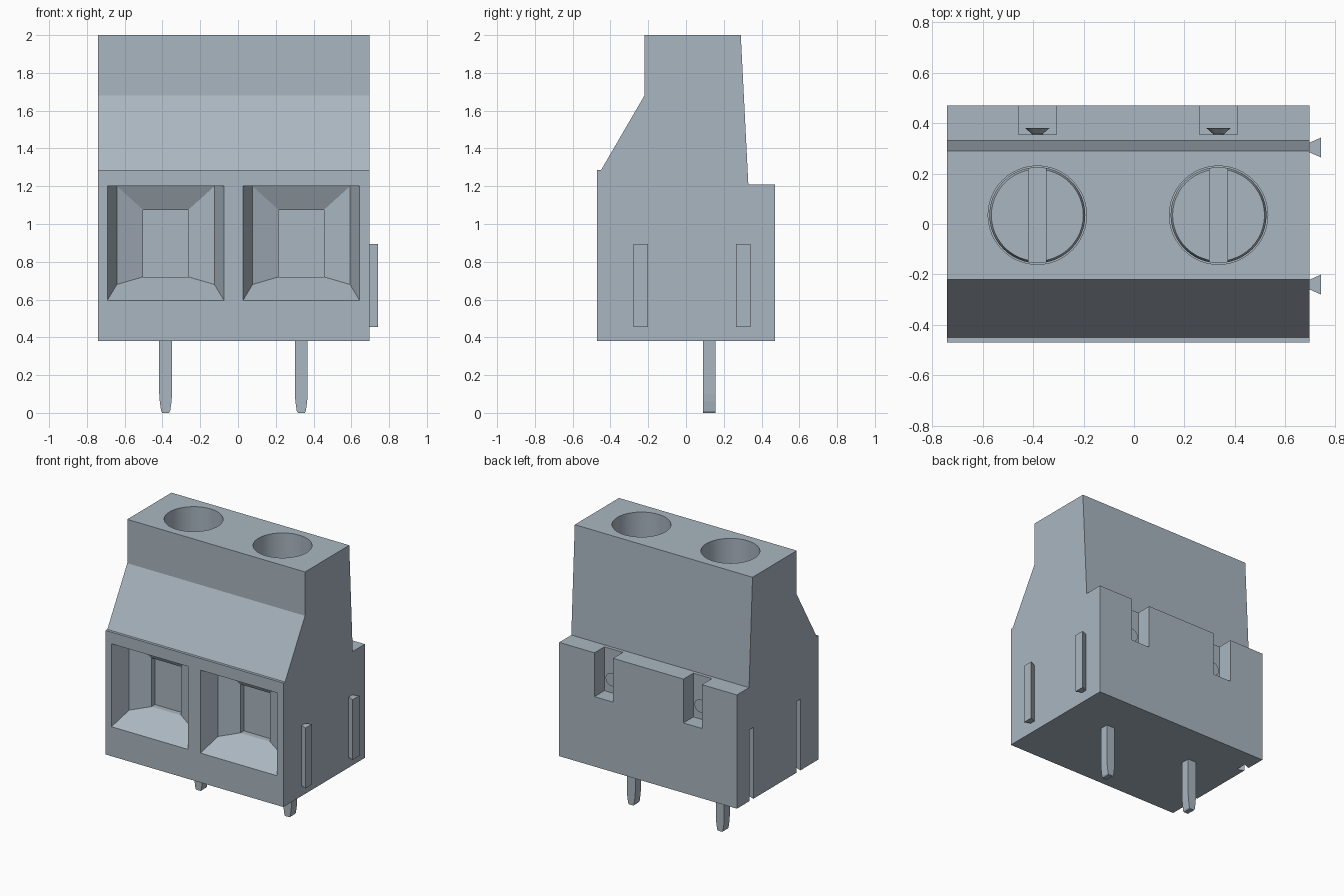
import bpy, bmesh
from math import cos, sin, tau

cube = bpy.data.objects.get("Cube")
if cube:
    bpy.data.objects.remove(cube, do_unlink=True)

mat = bpy.data.materials.new("blue_grey")
mat.use_nodes = True
colour = (0.40, 0.47, 0.53, 1)
mat.diffuse_color = colour
mat.node_tree.nodes["Principled BSDF"].inputs["Base Color"].default_value = colour


def loft(name, rings):
    """Closed solid skinned through rings of equal point count."""
    bm = bmesh.new()
    loops = [[bm.verts.new(p) for p in ring] for ring in rings]
    for a, b in zip(loops, loops[1:]):
        for i in range(len(a)):
            j = (i + 1) % len(a)
            bm.faces.new((a[i], a[j], b[j], b[i]))
    bm.faces.new(loops[0])
    bm.faces.new(loops[-1])
    bmesh.ops.recalc_face_normals(bm, faces=bm.faces)
    mesh = bpy.data.meshes.new(name)
    bm.to_mesh(mesh)
    bm.free()
    mesh.materials.append(mat)
    obj = bpy.data.objects.new(name, mesh)
    bpy.context.collection.objects.link(obj)
    return obj


def box(name, x0, x1, y0, y1, z0, z1):
    return loft(name, [[(x0, y0, z), (x1, y0, z), (x1, y1, z), (x0, y1, z)] for z in (z0, z1)])


def disc(name, x, y, sections, sides=48):
    """Upright turned solid from (radius, z) sections."""
    return loft(name, [[(x + r * cos(tau * i / sides), y + r * sin(tau * i / sides), z)
                        for i in range(sides)] for r, z in sections])


def dovetail(name, x0, x1, y, z0, z1, narrow, wide):
    return loft(name, [[(x0, y - narrow, z), (x1, y - wide, z),
                        (x1, y + wide, z), (x0, y + narrow, z)] for z in (z0, z1)])


def activate(obj):
    bpy.ops.object.select_all(action="DESELECT")
    obj.select_set(True)
    bpy.context.view_layer.objects.active = obj


def cut(obj, cutter):
    activate(obj)
    mod = obj.modifiers.new("cut", "BOOLEAN")
    mod.operation = "DIFFERENCE"
    mod.solver = "EXACT"
    mod.object = cutter
    bpy.ops.object.modifier_apply(modifier=mod.name)
    bpy.data.objects.remove(cutter, do_unlink=True)


def smooth(obj):
    activate(obj)
    bpy.ops.object.shade_smooth_by_angle(angle=0.5)


LEFT, RIGHT = -0.74, 0.695
HOLE_Y = 0.035

# Housing: side profile run across the width
profile = [(-0.47, 0.38), (0.47, 0.38), (0.47, 1.21), (0.33, 1.21), (0.29, 2),
           (-0.22, 2), (-0.22, 1.68), (-0.45, 1.285), (-0.47, 1.285)]
housing = loft("housing", [[(x, y, z) for y, z in profile] for x in (LEFT, RIGHT)])

# Wire funnel stages: depth position, half width, bottom, top
funnel = [(-0.52, 0.309, 0.595, 1.2), (-0.47, 0.309, 0.595, 1.2),
          (-0.34, 0.258, 0.68, 1.2), (-0.28, 0.12, 0.72, 1.075),
          (-0.24, 0.12, 0.72, 1.075)]

for side, cx in (("right", -0.383), ("left", 0.335)):
    # Wire opening, screw well and rear slot
    cut(housing, loft("funnel_cutter", [[(cx - w, y, b), (cx + w, y, b),
                                         (cx + w, y, t), (cx - w, y, t)]
                                        for y, w, b, t in funnel]))
    cut(housing, disc("well_cutter", cx, HOLE_Y, [(0.195, 1.35), (0.195, 2.1)]))
    cut(housing, box("slot_cutter", cx - 0.075, cx + 0.075, 0.355, 0.6, 0.89, 1.3))

    # Slotted clamp screw
    screw = disc(side + "_screw", cx, HOLE_Y,
                 [(0.19, 1.34), (0.19, 1.43), (0.182, 1.45)])
    cut(screw, box("groove_cutter", cx - 0.035, cx + 0.035, -0.4, 0.4, 1.4, 1.6))
    smooth(screw)

    # Rounded stud showing in the rear slot
    stud = loft(side + "_rear_stud",
                [[(cx + r * cos(tau * i / 24), y, 1.0 + r * sin(tau * i / 24))
                  for i in range(24)] for r, y in ((0.02, 0.34), (0.022, 0.357), (0.048, 0.38))])
    smooth(stud)

    # Solder pin with tapered tip
    loft(side + "_pin", [[(cx - w, 0.09, z), (cx + w, 0.09, z),
                          (cx + w, 0.155, z), (cx - w, 0.155, z)]
                         for w, z in ((0.018, 0), (0.024, 0.01), (0.031, 0.06),
                                      (0.034, 0.1), (0.034, 0.4))])

# Dovetail ribs on one side and matching grooves on the other
for place, y in (("front", -0.24), ("rear", 0.303)):
    dovetail(place + "_rib", RIGHT - 0.005, RIGHT + 0.045, y, 0.455, 0.895, 0.017, 0.039)
    cut(housing, dovetail("groove_cutter", LEFT - 0.005, LEFT + 0.05, y, 0.3, 0.9, 0.02, 0.042))

smooth(housing)
